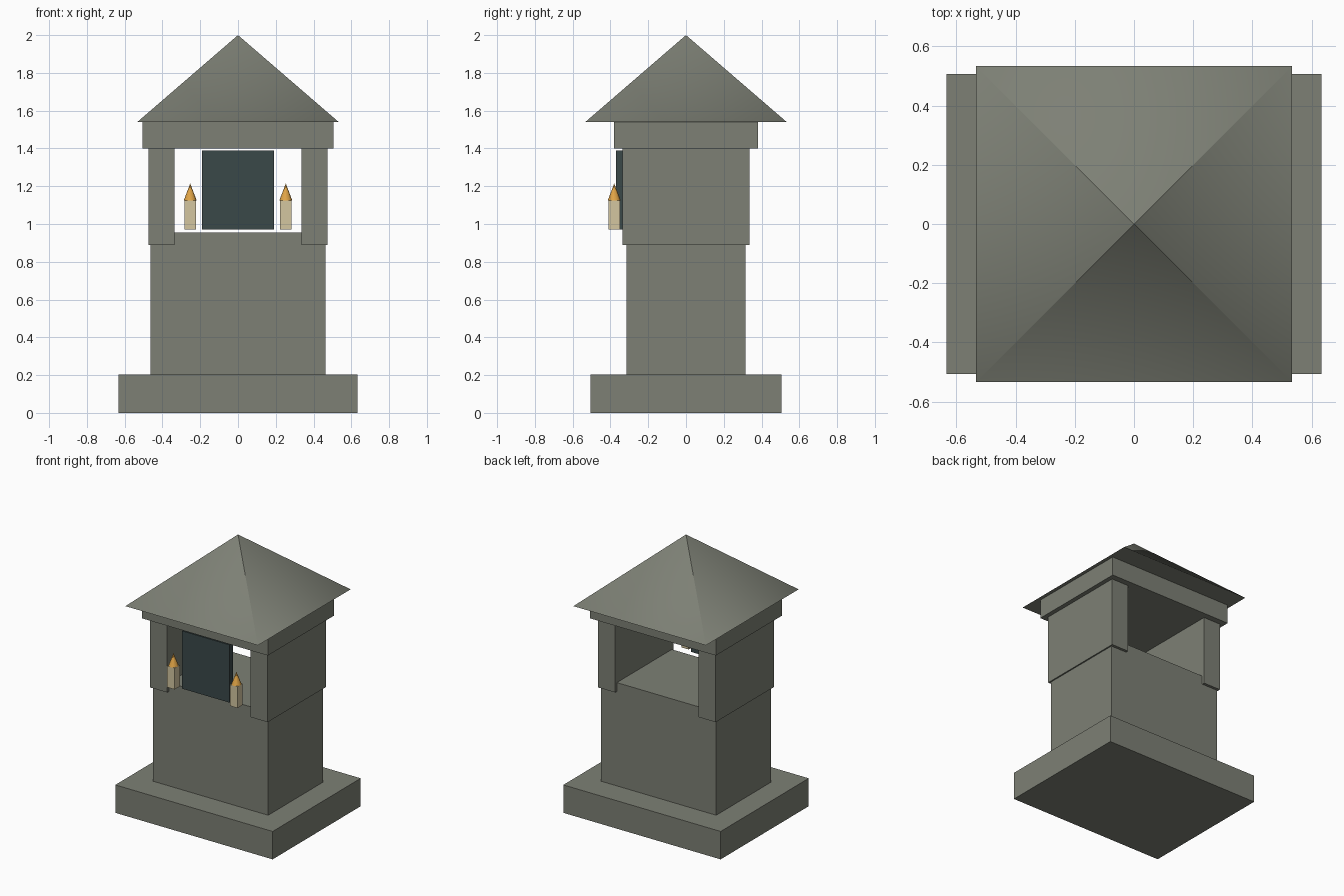
import bpy, bmesh, math

if "Cube" in bpy.data.objects:
    bpy.data.objects.remove(bpy.data.objects["Cube"])


def material(name, rgb):
    m = bpy.data.materials.new(name)
    lin = [c / 12.92 if c <= 0.04045 else ((c + 0.055) / 1.055) ** 2.4
           for c in (v / 255 for v in rgb)]
    m.diffuse_color = (*lin, 1)
    m.use_nodes = True
    m.node_tree.nodes["Principled BSDF"].inputs["Base Color"].default_value = m.diffuse_color
    return m


STONE = material("grey stone", (125, 128, 117))
PANEL = material("dark slate", (58, 72, 73))
WAX = material("cream wax", (212, 198, 160))
FLAME = material("amber flame", (224, 164, 70))


def finish(name, bm, mat):
    me = bpy.data.meshes.new(name)
    bm.to_mesh(me)
    bm.free()
    me.materials.append(mat)
    bpy.context.collection.objects.link(bpy.data.objects.new(name, me))


def box(name, x, y, z, mat):
    """Box from (min, max) ranges on each axis."""
    bm = bmesh.new()
    bmesh.ops.create_cube(bm, size=1)
    for v in bm.verts:
        for i, r in enumerate((x, y, z)):
            v.co[i] = r[0] if v.co[i] < 0 else r[1]
    finish(name, bm, mat)


def cone(name, cx, cy, z0, z1, radius, sides, turn, mat):
    """Smooth cone: soft at the rim, creased at the tip, with a flat underside."""
    ring = [(cx + radius * math.cos(turn + math.tau * i / sides),
             cy + radius * math.sin(turn + math.tau * i / sides), z0) for i in range(sides)]
    bm = bmesh.new()
    rim = [bm.verts.new(p) for p in ring]
    for i in range(sides):
        tip = bm.verts.new((cx, cy, z1))
        bm.faces.new((rim[i], rim[(i + 1) % sides], tip)).smooth = True
    finish(name, bm, mat)
    bm = bmesh.new()
    bm.faces.new([bm.verts.new(p) for p in reversed(ring)])
    finish(name + "_underside", bm, mat)


# Plinth, shaft and lintel
box("plinth", (-.633, .633), (-.506, .506), (0, .203), STONE)
box("shaft", (-.464, .464), (-.316, .316), (.203, .954), STONE)
box("lintel", (-.506, .506), (-.38, .38), (1.4, 1.54), STONE)

# Pyramid roof
cone("roof", 0, 0, 1.54, 2.0, .533 * math.sqrt(2), 4, math.pi / 4, STONE)

# Dark panel in the front opening
box("niche_panel", (-.19, .19), (-.371, -.329), (.97, 1.39), PANEL)

# Side walls and candles, left and right
for side, s in (("left", -1), ("right", 1)):
    box(side + "_wall", sorted((s * .335, s * .474)), (-.336, .336), (.89, 1.4), STONE)
    c = s * .253
    box(side + "_candle", (c - .03, c + .03), (-.41, -.35), (.97, 1.125), WAX)
    cone(side + "_flame", c, -.38, 1.125, 1.215, .034, 8, 0, FLAME)
